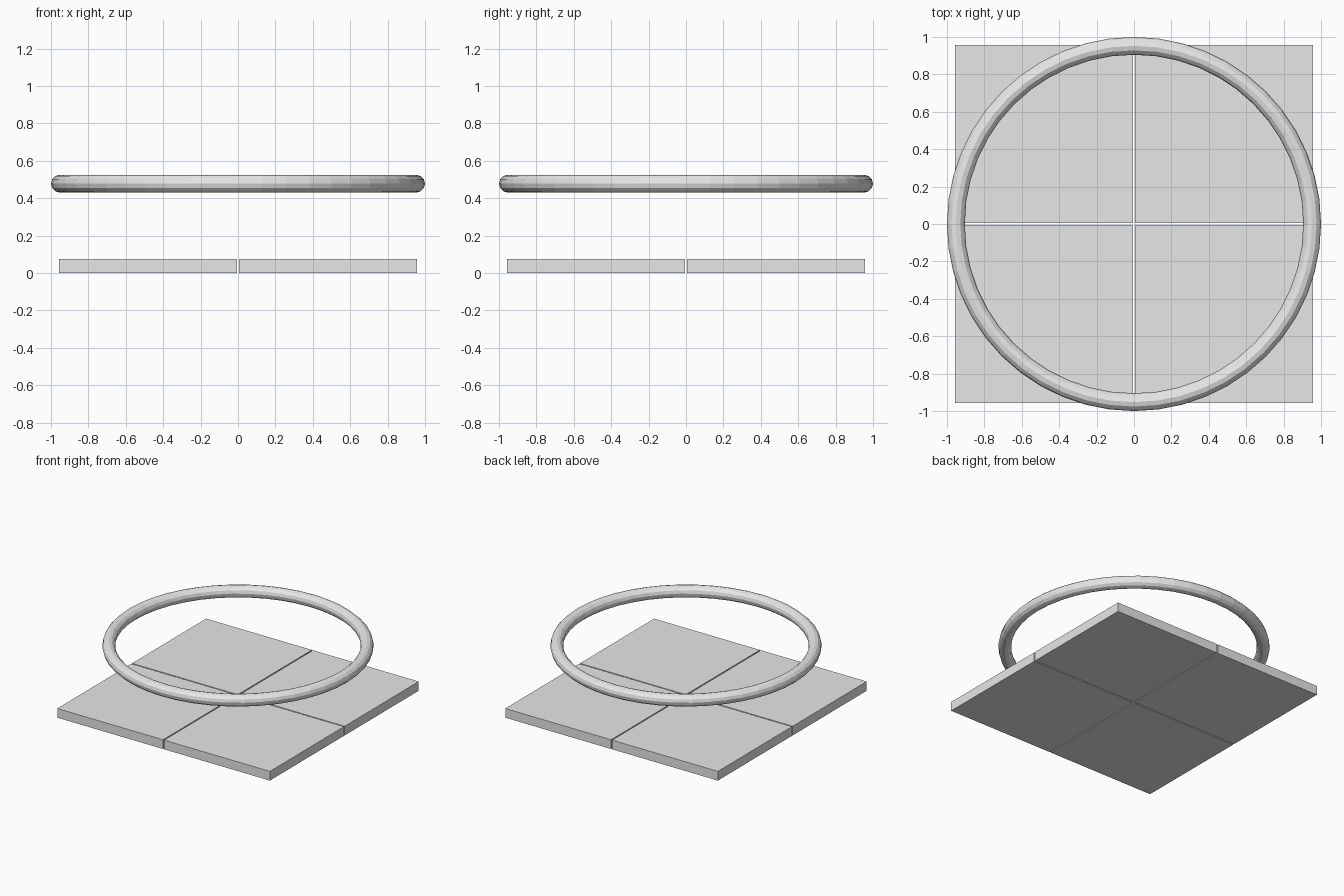
import bpy

cube = bpy.data.objects.get("Cube")
if cube:
    bpy.data.objects.remove(cube, do_unlink=True)

GREY = (0.8, 0.8, 0.8, 1.0)
grey = bpy.data.materials.new("light_grey")
grey.use_nodes = True
grey.diffuse_color = GREY
grey.node_tree.nodes["Principled BSDF"].inputs["Base Color"].default_value = GREY

SIDE, HEIGHT, GAP = 0.952, 0.075, 0.0095


def finish(name):
    obj = bpy.context.object
    obj.name = name
    obj.data.materials.append(grey)
    return obj


# Four square floor tiles separated by a narrow cross-shaped gap
for row, sy in (("front", -1), ("back", 1)):
    for side, sx in (("right", -1), ("left", 1)):
        offset = (SIDE + GAP) / 2
        bpy.ops.mesh.primitive_cube_add(size=1, location=(sx * offset, sy * offset, HEIGHT / 2))
        tile = finish(f"{row}_{side}_tile")
        tile.scale = (SIDE, SIDE, HEIGHT)

# Faceted ring hovering above the tiles
bpy.ops.mesh.primitive_torus_add(major_radius=0.9524, minor_radius=0.0476,
                                 major_segments=48, minor_segments=12,
                                 location=(0, 0, 0.4775))
finish("floating_ring")
